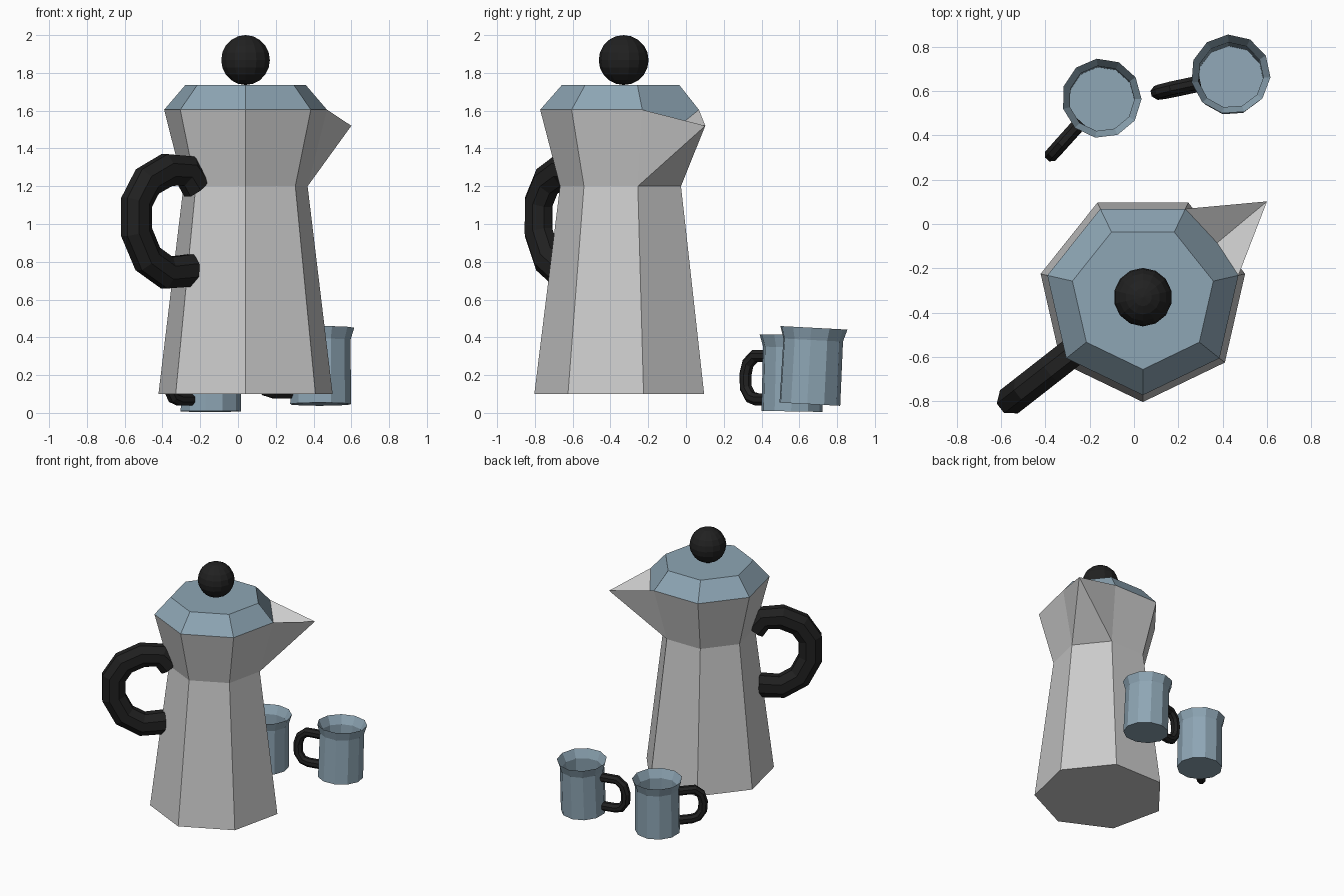
import bpy, bmesh
from math import sin, cos, pi, radians
from mathutils import Vector, Matrix

if "Cube" in bpy.data.objects:
    bpy.data.objects.remove(bpy.data.objects["Cube"])


def material(name, rgb):
    m = bpy.data.materials.new(name)
    m.diffuse_color = (*rgb, 1)
    m.use_nodes = True
    m.node_tree.nodes["Principled BSDF"].inputs["Base Color"].default_value = m.diffuse_color
    return m


BLUE = material("blue_enamel", (0.27, 0.38, 0.46))
BLACK = material("black_plastic", (0.015, 0.015, 0.015))


def finish(name, bm, mat=None, matrix=None):
    bmesh.ops.recalc_face_normals(bm, faces=bm.faces)
    me = bpy.data.meshes.new(name)
    bm.to_mesh(me)
    bm.free()
    ob = bpy.data.objects.new(name, me)
    bpy.context.collection.objects.link(ob)
    if mat:
        me.materials.append(mat)
    if matrix:
        ob.matrix_world = matrix
    return ob


def ring(bm, r, z, n, start):
    return [bm.verts.new((r * cos(start + 2 * pi * i / n), r * sin(start + 2 * pi * i / n), z))
            for i in range(n)]


def bridge(bm, a, b, skip=()):
    n = len(a)
    for i in range(n):
        if i not in skip:
            bm.faces.new((a[i], a[(i + 1) % n], b[(i + 1) % n], b[i]))


def tube(name, path, angle, wide, thick, matrix, sides=8):
    """Sweep an oval along an (r, z) path in the upright plane at the given angle."""
    bm = bmesh.new()
    out = Vector((cos(angle), sin(angle), 0))
    up = Vector((0, 0, 1))
    side = out.cross(up)
    pts = [out * r + up * z for r, z in path]
    rings = []
    for i, p in enumerate(pts):
        before = (p - pts[i - 1]).normalized() if i else Vector()
        after = (pts[i + 1] - p).normalized() if i < len(pts) - 1 else Vector()
        normal = (before + after).normalized().cross(side)
        rings.append([bm.verts.new(p + normal * wide * cos(2 * pi * (k + 0.5) / sides) * 1.05
                                   + side * thick * sin(2 * pi * (k + 0.5) / sides) * 1.05)
                      for k in range(sides)])
    for a, b in zip(rings, rings[1:]):
        bridge(bm, a, b)
    bm.faces.new(rings[0])
    bm.faces.new(rings[-1])
    return finish(name, bm, BLACK, matrix)


# Seven-sided pot; face 2 carries the spout
POT = Matrix.Translation((0.04, -0.33, 0))
START, SPOUT = -pi / 2, 2
TIP = Vector((0.56, 0.432, 1.52))
NOTCH = Vector((0.335, 0.245, 1.48))

bm = bmesh.new()
base, waist, shoulder = (ring(bm, r, z, 7, START)
                         for r, z in ((0.473, 0.1), (0.337, 1.2), (0.442, 1.605)))
bm.faces.new(base)
bridge(bm, base, waist)
bridge(bm, waist, shoulder, skip=(SPOUT,))
tip, notch = bm.verts.new(TIP), bm.verts.new(NOTCH)
w1, w2, s1, s2 = waist[SPOUT], waist[SPOUT + 1], shoulder[SPOUT], shoulder[SPOUT + 1]
for tri in ((w1, w2, tip), (w1, tip, s1), (w2, s2, tip), (s1, tip, notch), (s2, notch, tip)):
    bm.faces.new(tri)
finish("pot_body", bm, None, POT)

# Lid, dipping into the spout on one side
bm = bmesh.new()
low, top = ring(bm, 0.442, 1.605, 7, START), ring(bm, 0.326, 1.737, 7, START)
bridge(bm, low, top, skip=(SPOUT,))
bm.faces.new(top)
notch = bm.verts.new(NOTCH)
bm.faces.new((low[SPOUT], notch, low[SPOUT + 1], top[SPOUT + 1], top[SPOUT]))
finish("pot_lid", bm, BLUE, POT)

# Knob
bm = bmesh.new()
bmesh.ops.create_uvsphere(bm, u_segments=14, v_segments=10, radius=0.132)
finish("lid_knob", bm, BLACK, POT @ Matrix.Translation((0, 0, 1.868)))

# Pot handle
tube("pot_handle", [(0.325, 1.2), (0.393, 1.28), (0.528, 1.286), (0.66, 1.225), (0.732, 1.115),
                    (0.732, 0.957), (0.657, 0.815), (0.528, 0.742), (0.36, 0.755)],
     radians(218), 0.088, 0.068, POT)


# Two cups with their handles
def cup(name, loc, tilt, angle):
    m = Matrix.Translation(loc) @ Matrix.Rotation(radians(tilt), 4, 'X')
    bm = bmesh.new()
    rings = [ring(bm, r, z, 11, angle) for r, z in
             ((0.163, 0), (0.16, 0.34), (0.18, 0.405), (0.148, 0.34), (0.148, 0.03))]
    for a, b in zip(rings, rings[1:]):
        bridge(bm, a, b)
    bm.faces.new(rings[0])
    bm.faces.new(rings[-1])
    finish(name, bm, BLUE, m)
    tube(name + "_handle", [(0.14, 0.29), (0.27, 0.29), (0.318, 0.25), (0.335, 0.19), (0.33, 0.12),
                            (0.295, 0.072), (0.25, 0.06), (0.14, 0.06)],
         radians(angle_deg(angle)), 0.033, 0.031, m)


def angle_deg(a):
    return a * 180 / pi


cup("left_cup", (-0.146, 0.56, 0.008), -1, radians(228))
cup("right_cup", (0.436, 0.654, 0.046), -3, radians(192))
